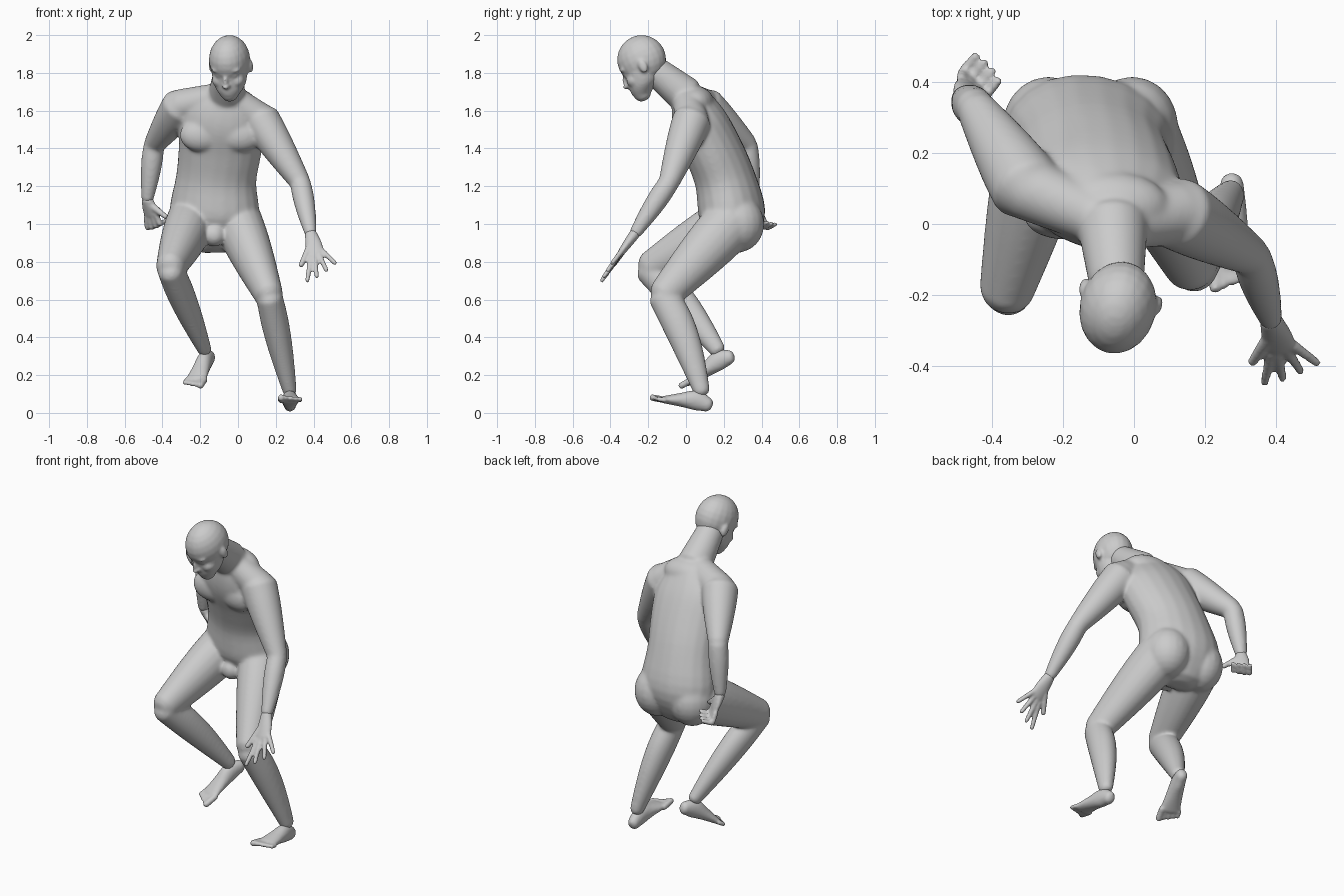
import bpy, bmesh, math
from mathutils import Vector, Matrix, Euler

cube = bpy.data.objects.get("Cube")
if cube:
    bpy.data.objects.remove(cube, do_unlink=True)

SIDES = 20
X_AXIS, Y_AXIS, Z_AXIS = Matrix.Identity(3)
bm = bmesh.new()

# Skeleton of the crouching pose
joints = {
    "neck": Vector((-.06, 0, 1.68)),
    "skull": Vector((-.045, -.235, 1.87)),
    "right shoulder": Vector((-.3, .1, 1.625)),
    "right elbow": Vector((-.445, .325, 1.42)),
    "right wrist": Vector((-.48, .355, 1.13)),
    "right knuckles": Vector((-.46, .38, 1.045)),
    "right hip": Vector((-.25, .24, 1.01)),
    "right knee": Vector((-.36, -.195, .765)),
    "right ankle": Vector((-.175, .17, .33)),
    "left shoulder": Vector((.12, .03, 1.55)),
    "left elbow": Vector((.33, -.09, 1.22)),
    "left wrist": Vector((.385, -.27, .95)),
    "left knuckles": Vector((.415, -.35, .84)),
    "left hip": Vector((0, .24, 1.01)),
    "left knee": Vector((.165, -.12, .62)),
    "left ankle": Vector((.275, .085, .11)),
}

skin = bpy.data.materials.new("plain grey")
skin.use_nodes = True
grey = (.6, .6, .6, 1)
skin.diffuse_color = grey
skin.node_tree.nodes["Principled BSDF"].inputs["Base Color"].default_value = grey


def smooth_path(keys, steps=4):
    """Catmull-Rom interpolation of (x, y, z, side radius, depth radius) keys."""
    keys = [Vector(key) for key in keys]
    padded = [keys[0]] + keys + [keys[-1]]
    points = []
    for before, start, end, after in zip(padded, padded[1:], padded[2:], padded[3:]):
        for step in range(steps):
            t = step / steps
            points.append(start + (end - before) * t / 2
                          + (before * 2 - start * 5 + end * 4 - after) * t * t / 2
                          + (start * 3 - before - end * 3 + after) * t ** 3 / 2)
    return points + [keys[-1]]


def tube(keys, side=X_AXIS, matrix=Matrix(), heading=None):
    """Loft elliptical rings along a path, with rounded ends."""
    path = smooth_path(keys)
    centres = [Vector(point[:3]) for point in path]
    last = len(path) - 1
    rings = []
    for i, point in enumerate(path):
        along = heading or (centres[min(i + 1, last)] - centres[max(i - 1, 0)]).normalized()
        across = (side - along * side.dot(along)).normalized()
        deep = along.cross(across)
        wide, thick = point[3:]
        slices = [(0, 1)]
        if i == 0:
            slices = [(-.6, .35), (-.4, .75), (0, 1)]
        elif i == last:
            slices = [(0, 1), (.4, .75), (.6, .35)]
        for push, scale in slices:
            middle = centres[i] + along * push * min(wide, thick)
            ring = []
            for s in range(SIDES):
                angle = math.tau * s / SIDES
                offset = across * wide * math.cos(angle) + deep * thick * math.sin(angle)
                ring.append(bm.verts.new(matrix @ (middle + offset * scale)))
            rings.append(ring)
    for low, high in zip(rings, rings[1:]):
        for s in range(SIDES):
            n = (s + 1) % SIDES
            bm.faces.new((low[s], low[n], high[n], high[s]))
    bm.faces.new(rings[0][::-1])
    bm.faces.new(rings[-1])


def limb(start, end, thick, thin, swell=0, depth=1, bow=0, side=X_AXIS):
    """Tapered limb with a muscle swell and an optional backward bow."""
    keys = []
    for step in range(5):
        t = step / 4
        bulge = math.sin(math.pi * t ** .8)
        radius = thick + (thin - thick) * t + swell * bulge
        keys.append((*(start.lerp(end, t) + Y_AXIS * bow * bulge), radius, radius * depth))
    tube(keys, side)


def blob(centre, radii, matrix=Matrix()):
    place = matrix @ Matrix.Translation(centre) @ Matrix.Diagonal((*radii, 1))
    bmesh.ops.create_uvsphere(bm, u_segments=20, v_segments=12, radius=1, matrix=place)


def pose(location, pitch, yaw):
    turn = Euler((math.radians(pitch), 0, math.radians(yaw)))
    return Matrix.Translation(location) @ turn.to_matrix().to_4x4()


def hand(wrist, knuckles, side, spread, curl):
    """Palm, four fanned fingers that curl toward the palm, and a thumb."""
    side = side.normalized()
    forward = (knuckles - wrist).normalized()
    palm = forward.cross(side)
    middle = wrist.lerp(knuckles, .5)
    tube([(*wrist, .032, .029), (*middle, .044, .024), (*knuckles, .046, .017)], side)
    for finger in range(4):
        place = finger - 1.5
        reach = (forward + side * place * spread) * (.068 - .005 * abs(place))
        base = knuckles + side * place * .025
        joint = base + reach
        limb(base, joint, .015, .014, side=side)
        limb(joint, joint + reach.lerp(palm * reach.length, curl), .014, .012, side=side)
    base = middle - side * .025
    limb(base, base + (forward * .8 - side * .8) * .1, .02, .014, side=side)


def foot(ankle, pitch, yaw, big_toe_side):
    place = pose(ankle, pitch, yaw)
    tube([(0, .05, -.06, .032, .037), (0, -.02, -.05, .04, .053),
          (0, -.1, -.065, .048, .037), (0, -.19, -.085, .06, .019)], matrix=place)
    for toe in range(5):
        x = big_toe_side * (.047 - toe * .025)
        size = .013 if toe else .018
        tip = toe * .009 - .255
        tube([(x, -.18, -.085, size, size), (x, tip, -.088, size, size)], matrix=place)


def finish(name, relaxing):
    """Fuse the parts built so far into one continuous skin."""
    bmesh.ops.recalc_face_normals(bm, faces=bm.faces)
    mesh = bpy.data.meshes.new(name)
    bm.to_mesh(mesh)
    bm.clear()
    mesh.materials.append(skin)
    part = bpy.data.objects.new(name, mesh)
    bpy.context.collection.objects.link(part)
    fuse = part.modifiers.new("fuse", "REMESH")
    fuse.mode = "VOXEL"
    fuse.voxel_size = .0075
    fuse.use_smooth_shade = True
    relax = part.modifiers.new("relax", "SMOOTH")
    relax.iterations = relaxing


# Torso, leaning forward and slightly twisted
tube([(-.125, .25, .92, .18, .12), (-.125, .245, 1.05, .24, .175), (-.115, .205, 1.24, .215, .16),
      (-.095, .14, 1.4, .222, .153), (-.085, .075, 1.53, .23, .145),
      (-.07, .03, 1.63, .18, .115), (-.06, 0, 1.69, .1, .08)], Vector((1, -.16, -.06)))
blob((-.07, .05, 1.64), (.17, .1, .09))
for x, y in ((-.19, .02), (.01, 0)):
    blob((x, y, 1.47), (.12, .065, .09))
for x in (-.24, -.005):
    blob((x, .275, 1), (.13, .14, .15))
blob((-.125, .12, .94), (.06, .06, .06))

# Neck
limb(joints["neck"], joints["skull"].lerp(joints["neck"], .3), .1, .078)

# Shoulder slopes, arms and legs
for name in ("left", "right"):
    shoulder, elbow, wrist, hip, knee, ankle = (
        joints[f"{name} {part}"] for part in ("shoulder", "elbow", "wrist", "hip", "knee", "ankle"))
    limb(joints["neck"], shoulder, .075, .09, side=Y_AXIS)
    limb(shoulder, elbow, .104, .056, swell=.005)
    limb(elbow, wrist, .055, .033, swell=.009)
    limb(hip, knee, .13, .076, swell=.008, depth=1.12)
    limb(knee, ankle, .07, .037, swell=.014, depth=1.18, bow=.02)
finish("body", 24)

# Head: skull, jaw, nose, lips, brows, eyes, cheeks and ears
head = pose(joints["skull"], 26, -14)
blob((0, 0, 0), (.108, .132, .13), head)
tube([(0, -.075, -.175, .045, .045), (0, -.045, -.13, .08, .083),
      (0, -.025, -.07, .095, .097), (0, 0, 0, .102, .12)], matrix=head, heading=Z_AXIS)
blob((0, -.125, -.075), (.014, .022, .04), head)
blob((0, -.13, -.092), (.022, .026, .015), head)
for z in (-.129, -.145):
    blob((0, -.112, z), (.03, .017, .009), head)
for s in (-1, 1):
    blob((s * .04, -.095, -.012), (.04, .027, .014), head)
    blob((s * .038, -.1, -.042), (.022, .015, .013), head)
    blob((s * .045, -.07, -.085), (.043, .045, .04), head)
    blob((s * .106, .015, -.045), (.014, .024, .038), head)
finish("head", 6)

# Hands: left spread open, right curled behind the hip
hand(joints["left wrist"], joints["left knuckles"], Vector((.8, .3, .5)), spread=.3, curl=0)
hand(joints["right wrist"], joints["right knuckles"], Vector((-.6, .6, -.2)), spread=.12, curl=1)
finish("hands", 5)

# Feet: left rests on its heel, right is pushed off its toes
foot(joints["left ankle"], -13, 0, -1)
foot(joints["right ankle"], 25, -21, 1)
finish("feet", 6)
